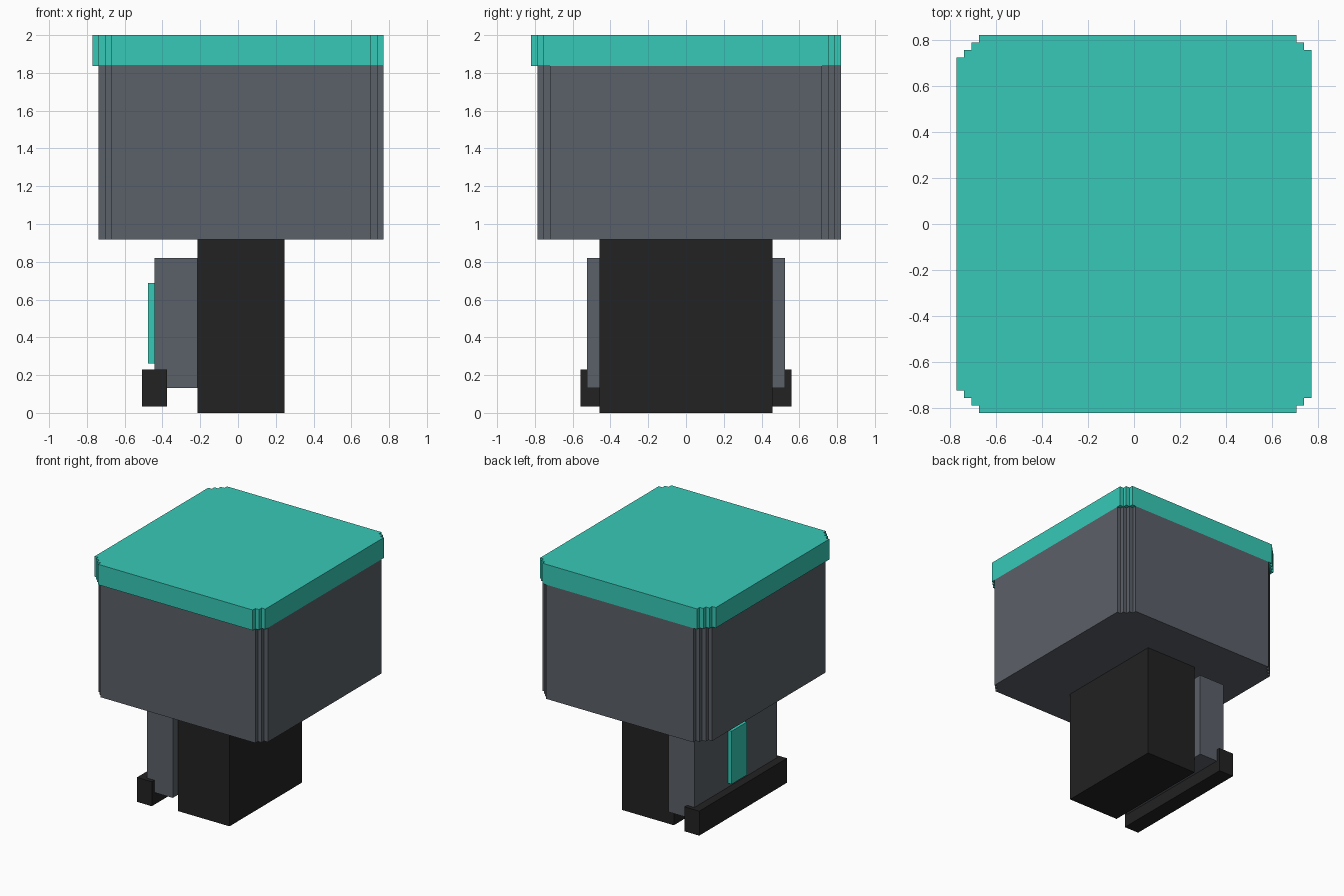
import bpy, bmesh
from mathutils import Vector

if "Cube" in bpy.data.objects:
    bpy.data.objects.remove(bpy.data.objects["Cube"])

# Block grid: 47 x 50 x 61 cells, height is 2 units
V = 2 / 61


def to_world(x, y, z):
    return Vector(((x - 23.5) * V, (y - 25) * V, z * V))


def material(name, colour):
    m = bpy.data.materials.new(name)
    m.diffuse_color = (*colour, 1)
    m.use_nodes = True
    m.node_tree.nodes["Principled BSDF"].inputs["Base Color"].default_value = m.diffuse_color
    return m


teal = material("teal", (0.038, 0.584, 0.474))
grey = material("slate grey", (0.105, 0.117, 0.138))
black = material("near black", (0.016, 0.016, 0.016))


def prism(name, points, offset, mat):
    """Extrude a closed outline of grid points along the offset."""
    bm = bmesh.new()
    face = bm.faces.new([bm.verts.new(to_world(*p)) for p in points])
    ext = bmesh.ops.extrude_face_region(bm, geom=[face], use_keep_orig=True)
    verts = [g for g in ext["geom"] if isinstance(g, bmesh.types.BMVert)]
    bmesh.ops.translate(bm, verts=verts, vec=Vector(offset) * V)
    bmesh.ops.recalc_face_normals(bm, faces=bm.faces)
    mesh = bpy.data.meshes.new(name)
    bm.to_mesh(mesh)
    bm.free()
    mesh.materials.append(mat)
    ob = bpy.data.objects.new(name, mesh)
    bpy.context.collection.objects.link(ob)
    return ob


def box(name, x0, x1, y0, y1, z0, z1, mat):
    outline = [(x0, y0, z0), (x1, y0, z0), (x1, y1, z0), (x0, y1, z0)]
    return prism(name, outline, (0, 0, z1 - z0), mat)


def stepped_outline(x0, x1, y0, y1, z, steps):
    """Rectangle with stair-stepped corners; steps: front left, front right, back right, back left."""
    corners = [(x0, y0, 1, 1), (x1, y0, -1, 1), (x1, y1, -1, -1), (x0, y1, 1, -1)]
    points = []
    for i, ((cx, cy, sx, sy), n) in enumerate(zip(corners, steps)):
        stair = [(0, n)]
        for k in range(n):
            stair += [(k + 1, n - k), (k + 1, n - k - 1)]
        if i % 2:
            stair.reverse()
        points += [(cx + sx * a, cy + sy * b, z) for a, b in stair]
    return points


# Seat cushion shell and its coloured top
prism("upper_body", stepped_outline(1, 47, 1, 50, 28, (2, 2, 3, 3)), (0, 0, 28), grey)
prism("top_lid", stepped_outline(0, 47, 0, 50, 56, (3, 2, 2, 3)), (0, 0, 5), teal)

# Pedestal block
box("pedestal", 17, 31, 11, 39, 0, 28, black)

# Side panel, notched where the bumper sits
panel = [(10, 7), (12, 7), (12, 4), (17, 4), (17, 25), (10, 25)]
prism("side_panel", [(x, 9, z) for x, z in panel], (0, 32, 0), grey)

# Bumper bar and accent stripe
box("bumper_bar", 8, 12, 8, 42, 1, 7, black)
box("accent_stripe", 9, 10, 22, 28, 8, 21, teal)
